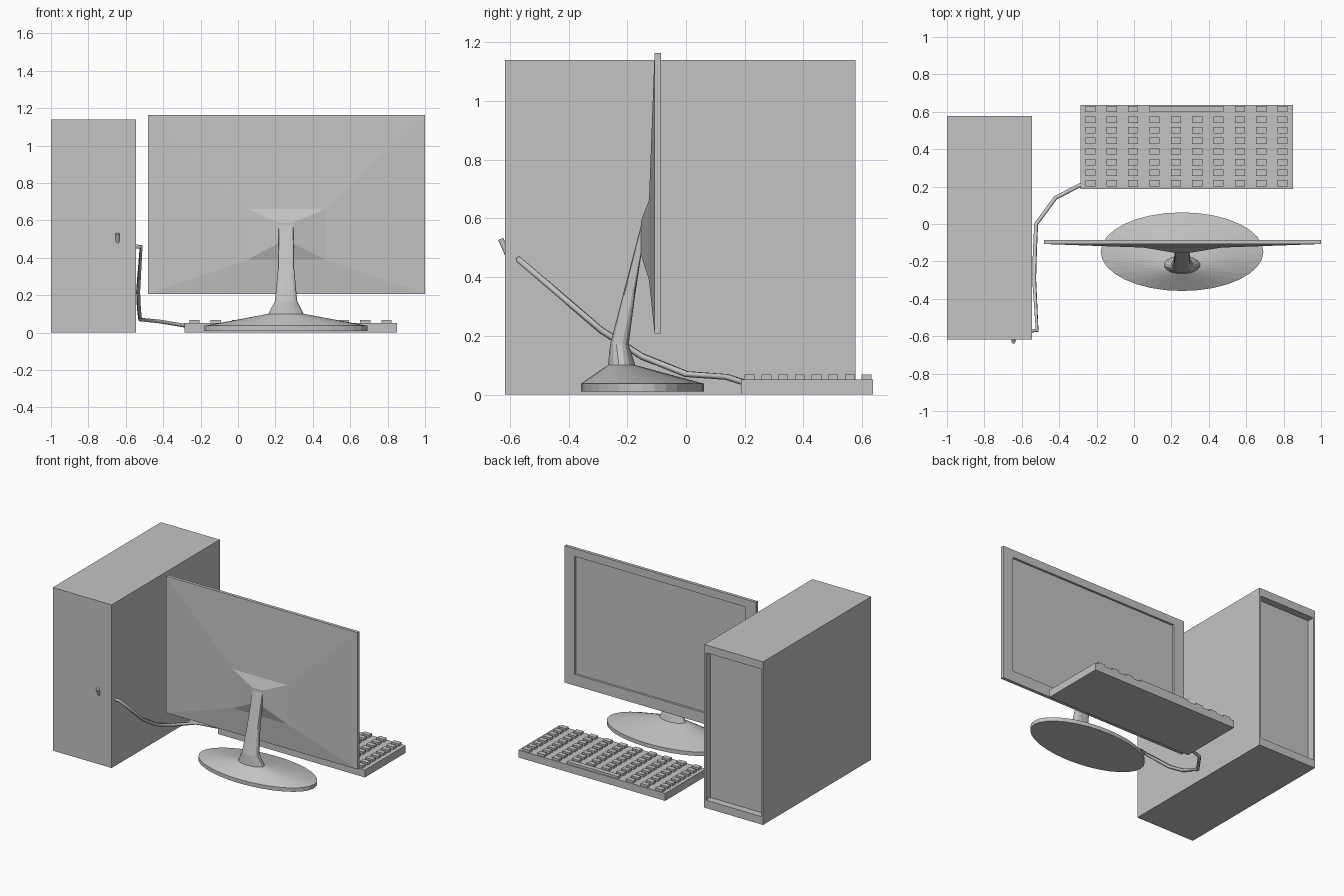
import bpy, bmesh
from math import cos, sin, pi, copysign
from mathutils import Vector

if "Cube" in bpy.data.objects:
    bpy.data.objects.remove(bpy.data.objects["Cube"], do_unlink=True)

grey = bpy.data.materials.new("plain_grey")
grey.use_nodes = True
COLOUR = (0.55, 0.55, 0.55, 1)
grey.diffuse_color = COLOUR
grey.node_tree.nodes["Principled BSDF"].inputs["Base Color"].default_value = COLOUR


def finish(name, bm):
    bmesh.ops.recalc_face_normals(bm, faces=bm.faces)
    mesh = bpy.data.meshes.new(name)
    bm.to_mesh(mesh)
    bm.free()
    mesh.materials.append(grey)
    ob = bpy.data.objects.new(name, mesh)
    bpy.context.collection.objects.link(ob)
    return ob


def loft(name, rings):
    """Skin a closed solid over rings with equal point counts."""
    bm = bmesh.new()
    loops = [[bm.verts.new(p) for p in ring] for ring in rings]
    for a, b in zip(loops, loops[1:]):
        for i in range(len(a)):
            j = (i + 1) % len(a)
            bm.faces.new((a[i], a[j], b[j], b[i]))
    bm.faces.new(loops[0])
    bm.faces.new(loops[-1])
    return finish(name, bm)


def rect(x0, x1, z0, z1, y):
    return [(x0, y, z0), (x1, y, z0), (x1, y, z1), (x0, y, z1)]


def ellipse(cx, cy, rx, ry, z, n=32):
    return [(cx + rx * cos(2 * pi * i / n), cy + ry * sin(2 * pi * i / n), z)
            for i in range(n)]


def add_box(bm, x0, x1, y0, y1, z0, z1):
    made = bmesh.ops.create_cube(bm, size=1)["verts"]
    size = Vector((x1 - x0, y1 - y0, z1 - z0))
    mid = Vector((x0 + x1, y0 + y1, z0 + z1)) / 2
    for v in made:
        v.co = v.co * size + mid


def tube(name, points, radius):
    curve = bpy.data.curves.new(name, "CURVE")
    curve.dimensions = "3D"
    curve.bevel_depth = radius
    curve.bevel_resolution = 1
    curve.use_fill_caps = True
    spline = curve.splines.new("POLY")
    spline.points.add(len(points) - 1)
    for p, co in zip(spline.points, points):
        p.co = (*co, 1)
    curve.materials.append(grey)
    ob = bpy.data.objects.new(name, curve)
    bpy.context.collection.objects.link(ob)
    return ob


# Tower case with a recessed panel on its +y end
loft("tower_case", [
    rect(-1, -0.545, 0, 1.14, -0.617),
    rect(-1, -0.545, 0, 1.14, 0.577),
    rect(-0.987, -0.558, 0.055, 1.085, 0.577),
    rect(-0.987, -0.558, 0.055, 1.085, 0.527),
])

# Monitor: tapered back, thin rim, recessed screen
loft("monitor", [
    rect(0.217, 0.297, 0.478, 0.59, -0.154),
    rect(0.05, 0.468, 0.39, 0.662, -0.126),
    rect(-0.48, 1, 0.208, 1.164, -0.107),
    rect(-0.48, 1, 0.208, 1.164, -0.085),
    rect(-0.4, 0.92, 0.285, 1.11, -0.085),
    rect(-0.4, 0.92, 0.285, 1.11, -0.1),
])

# Stand base: elliptical disc rising to an offset collar
CX = 0.257
loft("stand_base", [
    ellipse(CX, -0.148, 0.435, 0.21, 0.01),
    ellipse(CX, -0.148, 0.435, 0.21, 0.037),
    ellipse(CX, -0.219, 0.098, 0.048, 0.1),
])


# Stand neck: flared foot bending up into the monitor
def neck_ring(front, back, half_width, power, n=16):
    f, b = Vector((CX, *front)), Vector((CX, *back))
    mid, half = (f + b) / 2, (f - b) / 2
    ring = []
    for i in range(n):
        a = 2 * pi * (i + 0.5) / n
        u = copysign(abs(cos(a)) ** power, cos(a))
        v = copysign(abs(sin(a)) ** power, sin(a))
        ring.append(mid + half * v + Vector((half_width * u, 0, 0)))
    return ring


loft("stand_neck", [
    neck_ring((-0.267, 0.098), (-0.171, 0.098), 0.098, 1),
    neck_ring((-0.259, 0.17), (-0.195, 0.17), 0.06, 0.7),
    neck_ring((-0.215, 0.34), (-0.173, 0.34), 0.044, 0.45),
    neck_ring((-0.164, 0.536), (-0.152, 0.478), 0.04, 0.3),
    neck_ring((-0.15, 0.59), (-0.15, 0.48), 0.04, 0.3),
])

# Keyboard slab
bm = bmesh.new()
add_box(bm, -0.285, 0.85, 0.187, 0.637, 0, 0.052)
finish("keyboard_body", bm)

# Keys: a grid with a long bar in the far row
bm = bmesh.new()
for row in range(8):
    y = 0.217 + row * 0.0568
    for col in range(10):
        if row == 7 and 3 <= col <= 6:
            continue
        x = -0.233 + col * 0.1142
        add_box(bm, x - 0.027, x + 0.027, y - 0.017, y + 0.017, 0.05, 0.069)
add_box(bm, 0.083, 0.479, 0.598, 0.632, 0.05, 0.069)
finish("keyboard_keys", bm)

# Cable from keyboard to the tower side
tube("keyboard_cable", [
    (-0.27, 0.217, 0.035), (-0.42, 0.14, 0.06), (-0.523, 0.0, 0.07),
    (-0.53, -0.15, 0.13), (-0.534, -0.29, 0.22), (-0.518, -0.57, 0.46),
    (-0.56, -0.57, 0.46),
], 0.011)

# Short plug poking out of the tower end
tube("tower_plug", [(-0.644, -0.6, 0.46), (-0.644, -0.631, 0.53)], 0.011)
